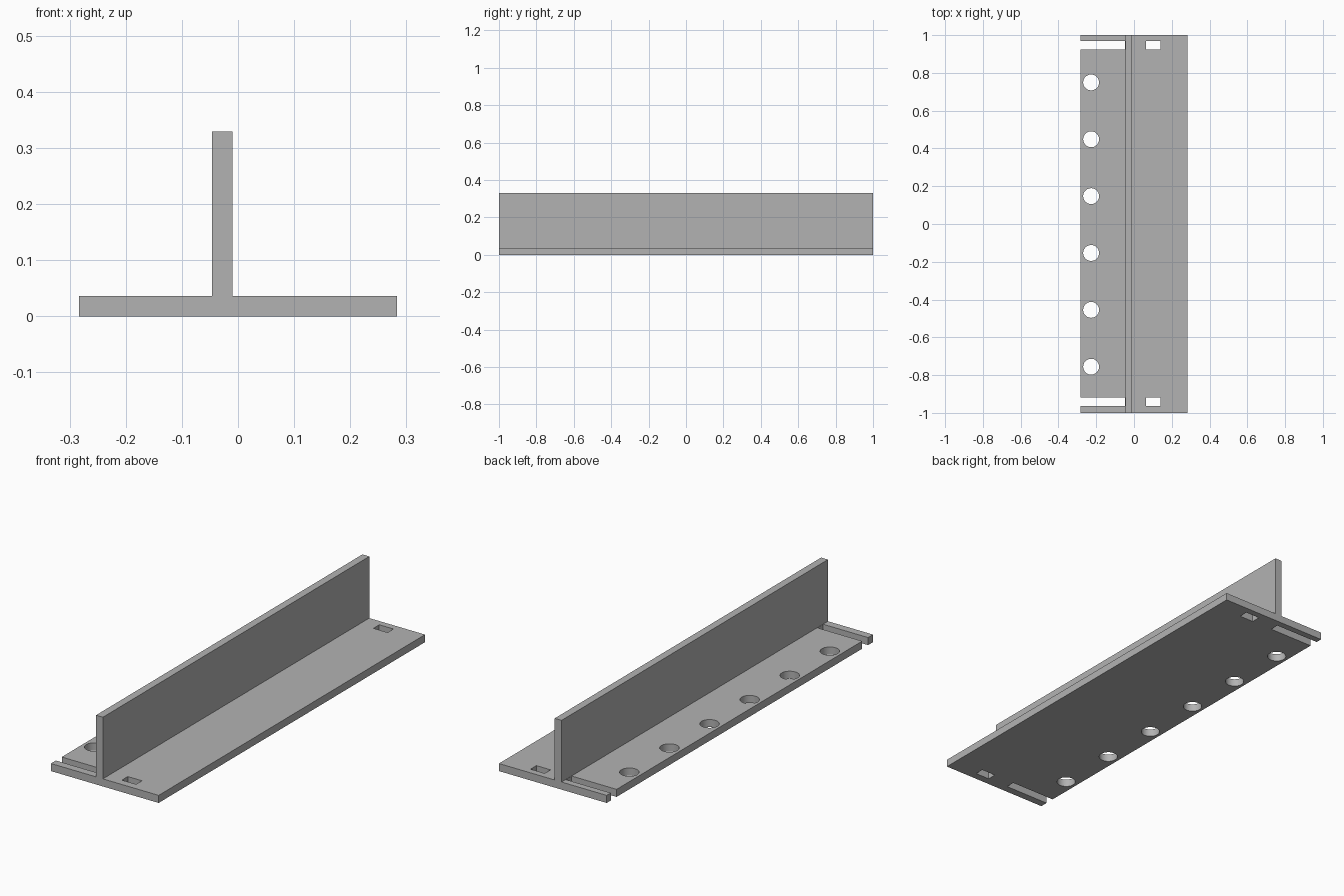
import bpy
import bmesh

cube = bpy.data.objects.get("Cube")
if cube:
    bpy.data.objects.remove(cube, do_unlink=True)

HALF_W, HALF_L = 0.283, 1.0
PLATE, TOP = 0.036, 0.329
WEB_L, WEB_R = -0.046, -0.01

grey = bpy.data.materials.new("plain grey")
grey.use_nodes = True
colour = (0.45, 0.45, 0.45, 1)
grey.diffuse_color = colour
grey.node_tree.nodes["Principled BSDF"].inputs["Base Color"].default_value = colour


def prism(name, outline, axis, start, depth):
    """Extrude a closed 2D outline along y (x, z points) or z (x, y points)."""
    bm = bmesh.new()
    pts = [(a, start, b) if axis == "y" else (a, b, start) for a, b in outline]
    face = bm.faces.new([bm.verts.new(p) for p in pts])
    out = bmesh.ops.extrude_face_region(bm, geom=[face])
    verts = [g for g in out["geom"] if isinstance(g, bmesh.types.BMVert)]
    bmesh.ops.translate(bm, verts=verts,
                        vec=(0, depth, 0) if axis == "y" else (0, 0, depth))
    bmesh.ops.recalc_face_normals(bm, faces=bm.faces)
    mesh = bpy.data.meshes.new(name)
    bm.to_mesh(mesh)
    bm.free()
    mesh.materials.append(grey)
    obj = bpy.data.objects.new(name, mesh)
    bpy.context.collection.objects.link(obj)
    return obj


def box_cutter(name, x0, x1, y0, y1):
    return prism(name, [(x0, y0), (x1, y0), (x1, y1), (x0, y1)], "z", -0.05, 0.15)


# T-shaped rail: flat base plate with an upright web
rail = prism("t_rail", [
    (-HALF_W, 0), (HALF_W, 0), (HALF_W, PLATE), (WEB_R, PLATE),
    (WEB_R, TOP), (WEB_L, TOP), (WEB_L, PLATE), (-HALF_W, PLATE),
], "y", -HALF_L, 2 * HALF_L)

# Open slots and small rectangular windows at both ends
cutters = []
for end, y in (("front", -0.941), ("back", 0.947)):
    y0, y1 = y - 0.022, y + 0.022
    cutters.append(box_cutter(end + "_slot_cutter", -0.4, WEB_L - 0.001, y0, y1))
    cutters.append(box_cutter(end + "_window_cutter", 0.064, 0.139, y0, y1))

# Row of round screw holes along the slotted side
for i in range(6):
    bpy.ops.mesh.primitive_cylinder_add(
        vertices=48, radius=0.042, depth=0.2,
        location=(-0.227, -0.003 + (i - 2.5) * 0.301, 0.02))
    hole = bpy.context.object
    hole.name = "hole_cutter"
    hole.data.materials.append(grey)
    cutters.append(hole)

# Cut everything out, then drop the cutters
bpy.context.view_layer.objects.active = rail
for cutter in cutters:
    mod = rail.modifiers.new("cut", "BOOLEAN")
    mod.operation = "DIFFERENCE"
    mod.solver = "EXACT"
    mod.object = cutter
    bpy.ops.object.modifier_apply(modifier=mod.name)
    bpy.data.objects.remove(cutter, do_unlink=True)

# Smooth hole walls, sharp plate edges
bpy.ops.object.select_all(action="DESELECT")
rail.select_set(True)
bpy.ops.object.shade_smooth_by_angle()
